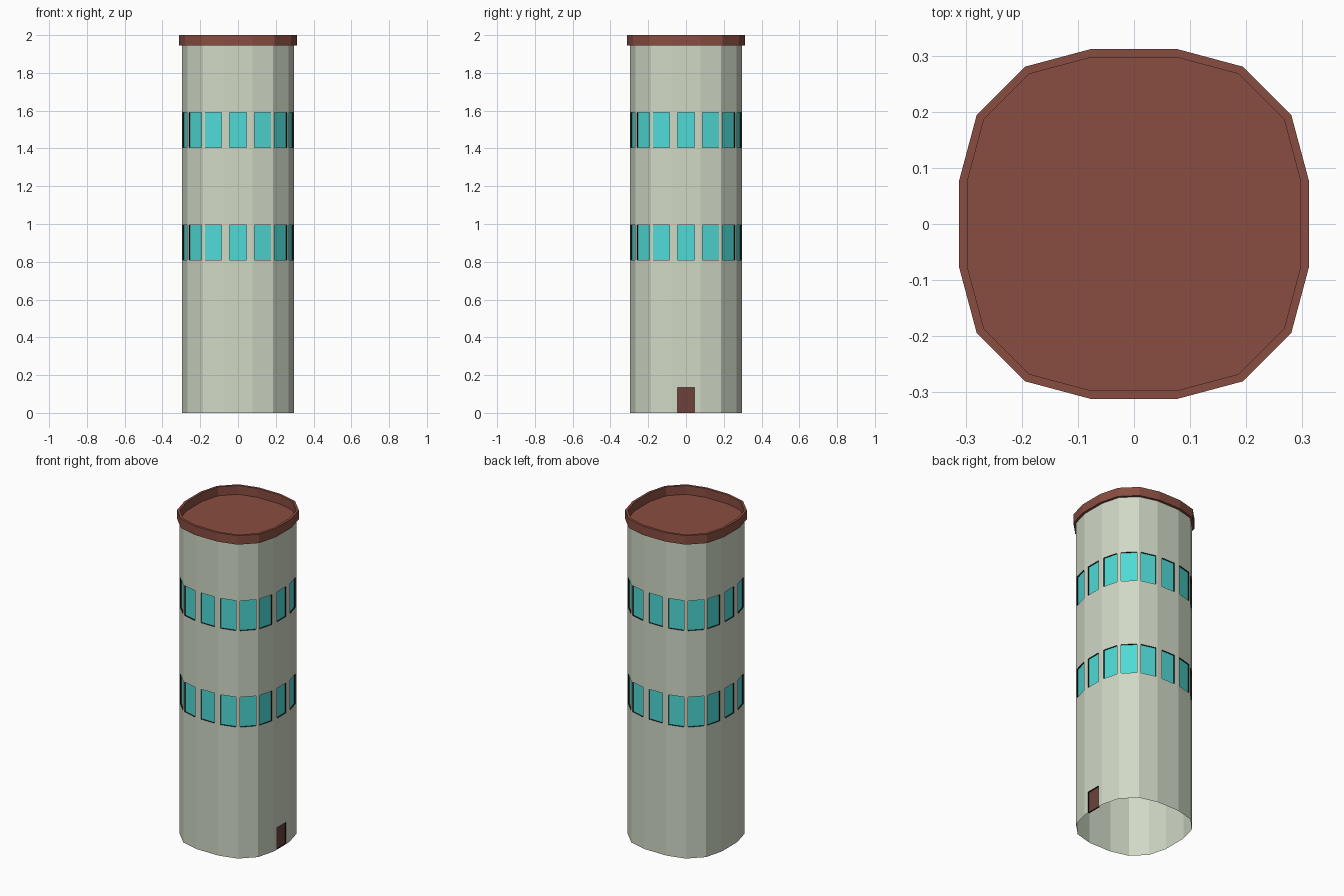
import bpy, bmesh, math
from mathutils import Vector

if "Cube" in bpy.data.objects:
    bpy.data.objects.remove(bpy.data.objects["Cube"])

FLAT = 0.076          # half length of each straight side
BODY, RIM = 0.297, 0.312
ROOF_Z, TOP = 1.945, 2.0
OPEN_W, DEPTH = 0.046, 0.008
LEVELS = [0.0, 0.135, 0.81, 0.995, 1.405, 1.59, ROOF_Z]
WINDOW_ROWS, DOOR_ROW = (2, 4), 0


def material(name, rgb):
    m = bpy.data.materials.new(name)
    m.diffuse_color = (*rgb, 1)
    m.use_nodes = True
    m.node_tree.nodes["Principled BSDF"].inputs["Base Color"].default_value = m.diffuse_color
    return m


WALL = material("wall_paint", (0.63, 0.69, 0.56))
DARK = material("dark_reveal", (0.005, 0.008, 0.008))
GLASS = material("glass", (0.077, 0.70, 0.67))
BROWN = material("door_wood", (0.15, 0.055, 0.042))
TILE = material("roof_red", (0.25, 0.075, 0.052))


def outline(half):
    """Rounded square, each corner in three 30 degree segments."""
    pts = []
    for q, (sx, sy) in enumerate([(1, 1), (-1, 1), (-1, -1), (1, -1)]):
        for k in range(4):
            a = math.radians(90 * q + 30 * k)
            r = half - FLAT
            pts.append(Vector((sx * FLAT + r * math.cos(a), sy * FLAT + r * math.sin(a), 0)))
    return pts


def quad(bm, pts, mat=0):
    f = bm.faces.new([bm.verts.new(p) for p in pts])
    f.material_index = mat


def finish(bm, name, mats):
    bmesh.ops.remove_doubles(bm, verts=bm.verts, dist=1e-5)
    me = bpy.data.meshes.new(name)
    bm.to_mesh(me)
    bm.free()
    for m in mats:
        me.materials.append(m)
    bpy.context.collection.objects.link(bpy.data.objects.new(name, me))


# Tower wall with recessed openings, window panes and door
walls, panes, door = bmesh.new(), bmesh.new(), bmesh.new()
ring = outline(BODY)
for i, a in enumerate(ring):
    b = ring[(i + 1) % len(ring)]
    mid, t = (a + b) / 2, (b - a).normalized()
    n = t.cross(Vector((0, 0, 1)))
    h = (b - a).length / 2
    us = [-h, -OPEN_W, OPEN_W, h]
    is_door_side = n.x > 0.99
    for row, (z0, z1) in enumerate(zip(LEVELS, LEVELS[1:])):
        for col, (u0, u1) in enumerate(zip(us, us[1:])):
            front = [mid + t * u + Vector((0, 0, z))
                     for u, z in ((u0, z0), (u1, z0), (u1, z1), (u0, z1))]
            is_door = row == DOOR_ROW and is_door_side
            if col == 1 and (row in WINDOW_ROWS or is_door):
                back = [p - n * DEPTH for p in front]
                for k in range(4):
                    j = (k + 1) % 4
                    quad(walls, [front[k], front[j], back[j], back[k]], 1)
                quad(door if is_door else panes, back)
            else:
                quad(walls, front)
finish(walls, "tower_wall", [WALL, DARK])
finish(panes, "window_panes", [GLASS])
finish(door, "door", [BROWN])

# Roof: recessed floor with a raised, overhanging rim
roof = bmesh.new()
loops = [[p + Vector((0, 0, z)) for p in outline(half)]
         for half, z in ((RIM, ROOF_Z), (RIM, TOP), (BODY, TOP), (BODY, ROOF_Z))]
for k, lower in enumerate(loops):
    upper = loops[(k + 1) % 4]
    for i in range(len(lower)):
        j = (i + 1) % len(lower)
        quad(roof, [lower[i], lower[j], upper[j], upper[i]])
quad(roof, loops[3])
finish(roof, "roof", [TILE])
